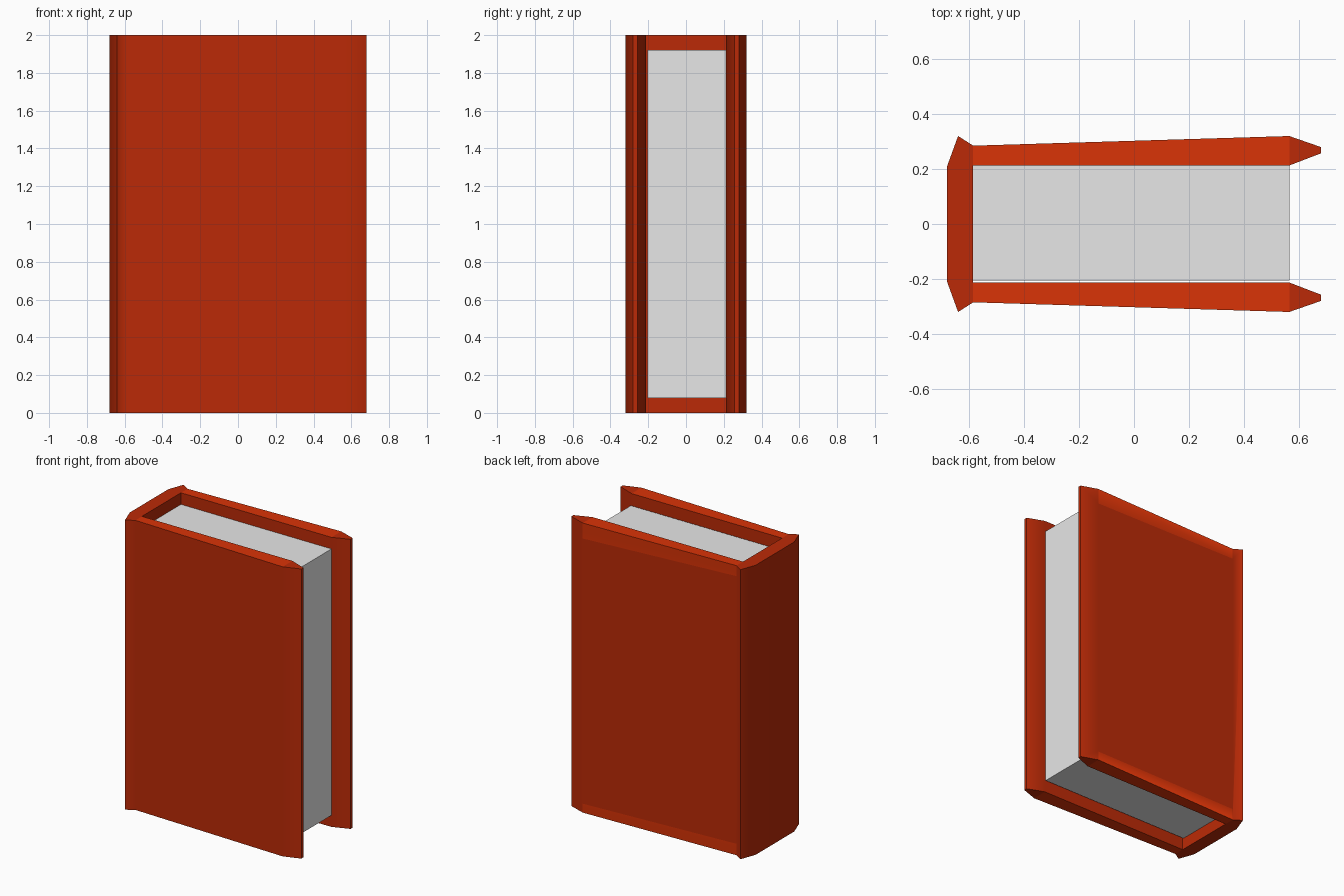
import bpy, bmesh, math

if "Cube" in bpy.data.objects:
    bpy.data.objects.remove(bpy.data.objects["Cube"])

def material(name, rgb):
    m = bpy.data.materials.new(name)
    m.diffuse_color = (*rgb, 1)
    m.use_nodes = True
    m.node_tree.nodes["Principled BSDF"].inputs["Base Color"].default_value = m.diffuse_color
    return m

def prism(outline, cap_pieces, z0, z1):
    """Upright prism from a closed outline; the caps are split into pieces."""
    bm = bmesh.new()
    low, high = ([bm.verts.new((x, y, z)) for x, y in outline] for z in (z0, z1))
    for piece in cap_pieces:
        bm.faces.new([low[i] for i in piece])
        bm.faces.new([high[i] for i in reversed(piece)])
    for i in range(len(outline)):
        j = (i + 1) % len(outline)
        bm.faces.new([low[i], low[j], high[j], high[i]])
    bmesh.ops.recalc_face_normals(bm, faces=bm.faces)
    return bm

def add_object(name, bm, mats):
    me = bpy.data.meshes.new(name)
    bm.to_mesh(me)
    bm.free()
    for m in mats:
        me.materials.append(m)
    ob = bpy.data.objects.new(name, me)
    bpy.context.collection.objects.link(ob)
    return ob

red = material("cover red", (0.50, 0.023, 0.002))
bright_red = material("bright edge red", (0.70, 0.033, 0.002))
paper = material("paper white", (0.8, 0.8, 0.8))

# Cover: half outline from the spine round one board, mirrored for the other
half = [(-0.68, 0.21), (-0.64, 0.32), (-0.585, 0.285), (0.565, 0.32),
        (0.68, 0.28), (0.68, 0.257), (0.565, 0.213), (-0.585, 0.213)]
outline = half + [(x, -y) for x, y in reversed(half)]
spine, board, tip = [0, 1, 2, 7, 8, 13, 14, 15], [2, 3, 6, 7], [3, 4, 5, 6]
flip = lambda piece: [15 - i for i in piece]
bm = prism(outline, [spine, board, tip, flip(board), flip(tip)], 0, 2)

# Cut worn bands near the top and bottom of the back board's outer face
def back_face():
    return [f for f in bm.faces if f.normal.y > 0.99 and f.calc_center_median().y > 0.29]
for z, slope in ((1.91, -0.03), (0.07, -0.015)):
    faces = back_face()
    geom = faces + list({e for f in faces for e in f.edges}) + list({v for f in faces for v in f.verts})
    bmesh.ops.bisect_plane(bm, geom=geom, plane_co=(0, 0, z), plane_no=(-slope, 0, 1))
for f in back_face():
    if abs(f.calc_center_median().z - 1) > 0.8:
        f.material_index = 1

# Bright top and bottom edges on the boards only
for f in bm.faces:
    c = f.calc_center_median()
    if abs(f.normal.z) > 0.9 and abs(c.y) > 0.1 and abs(c.x) < 0.3:
        f.material_index = 1

cover = add_object("cover", bm, [red, bright_red])
bpy.context.view_layer.objects.active = cover
cover.select_set(True)
bpy.ops.object.shade_smooth_by_angle(angle=math.radians(40))
cover.modifiers.new("weighted_normals", 'WEIGHTED_NORMAL').keep_sharp = True

# Page block, slightly shorter than the cover
page_outline = [(-0.587, -0.205), (0.565, -0.205), (0.565, 0.213), (-0.587, 0.213)]
add_object("pages", prism(page_outline, [[0, 1, 2, 3]], 0.08, 1.92), [paper])
